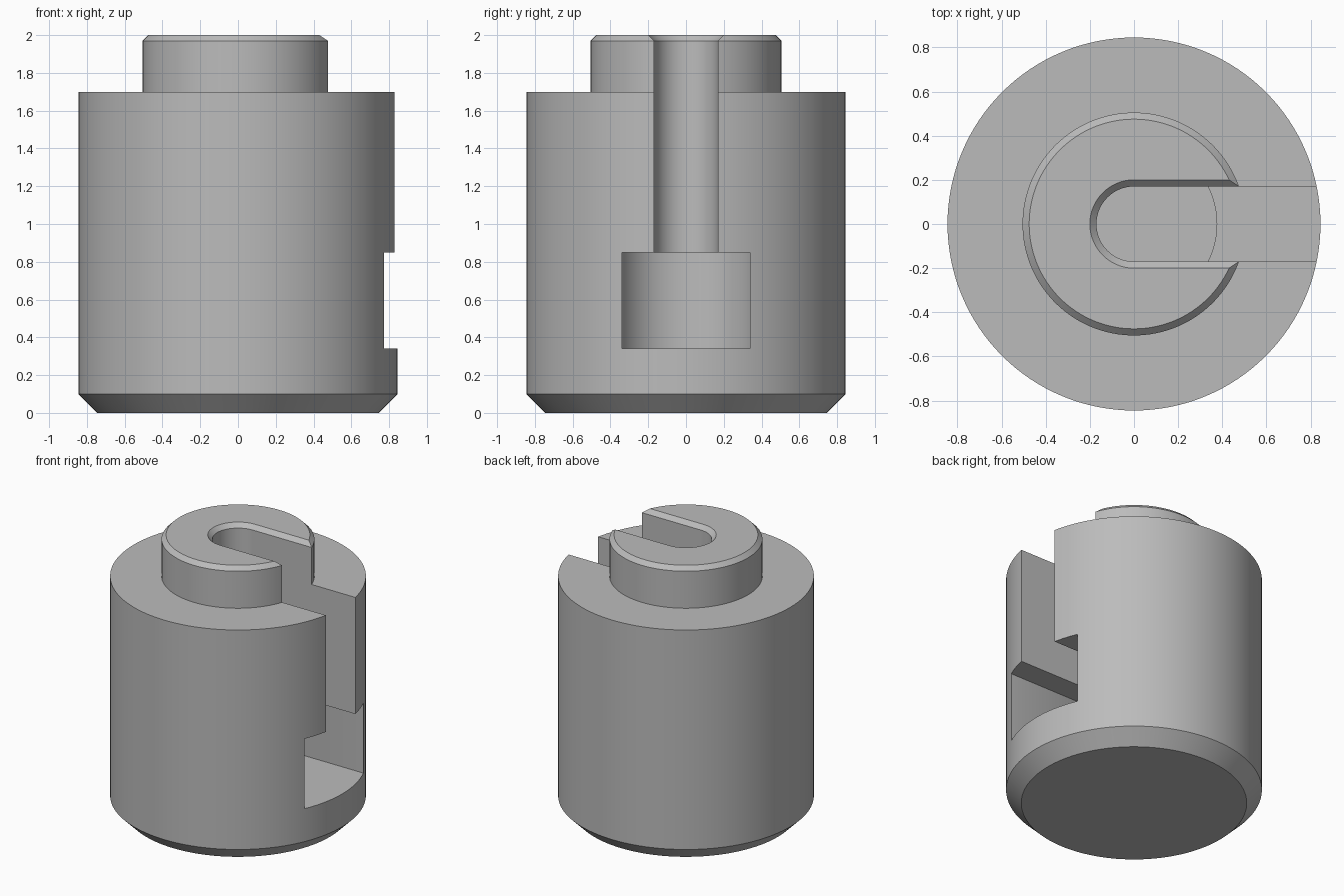
import bpy
import bmesh
from math import pi, cos, sin, radians

if "Cube" in bpy.data.objects:
    bpy.data.objects.remove(bpy.data.objects["Cube"], do_unlink=True)

SEGMENTS = 128

steel = bpy.data.materials.new("grey steel")
steel.use_nodes = True
colour = (0.5, 0.5, 0.5, 1.0)
steel.diffuse_color = colour
steel.node_tree.nodes["Principled BSDF"].inputs["Base Color"].default_value = colour


def circle(r):
    return [(r * cos(2 * pi * i / SEGMENTS), r * sin(2 * pi * i / SEGMENTS))
            for i in range(SEGMENTS)]


def u_shape(r):
    """Slot outline: round end at the axis, open towards +x."""
    n = SEGMENTS // 2
    arc = [(r * cos(pi / 2 + pi * i / n), r * sin(pi / 2 + pi * i / n))
           for i in range(n + 1)]
    return arc + [(1.2, -r), (1.2, r)]


def loft(name, outline, levels):
    """Closed solid through the outline at each (radius, height)."""
    bm = bmesh.new()
    rings = [[bm.verts.new((x, y, z)) for x, y in outline(r)] for r, z in levels]
    count = len(rings[0])
    for low, high in zip(rings, rings[1:]):
        for i in range(count):
            j = (i + 1) % count
            bm.faces.new((low[i], low[j], high[j], high[i]))
    bm.faces.new(rings[0][::-1])
    bm.faces.new(rings[-1])
    bmesh.ops.recalc_face_normals(bm, faces=bm.faces)
    mesh = bpy.data.meshes.new(name)
    bm.to_mesh(mesh)
    bm.free()
    mesh.materials.append(steel)
    obj = bpy.data.objects.new(name, mesh)
    bpy.context.collection.objects.link(obj)
    return obj


# Turned body with chamfered foot and stepped, chamfered collar
body = loft("holder_body", circle, [
    (0.745, 0), (0.845, 0.1), (0.845, 1.7),
    (0.505, 1.7), (0.505, 1.97), (0.475, 2.0)])

# Wide pocket, its round seat, and the narrow slot with a chamfered mouth
cutters = [
    loft("pocket_cutter", u_shape, [(0.34, 0.34), (0.34, 0.85)]),
    loft("seat_cutter", circle, [(0.375, 0.31), (0.375, 0.85)]),
    loft("slot_cutter", u_shape, [(0.17, 0.6), (0.17, 1.97), (0.22, 2.02)]),
]

bpy.ops.object.select_all(action="DESELECT")
bpy.context.view_layer.objects.active = body
body.select_set(True)
for cutter in cutters:
    cutter.hide_render = True
    cut = body.modifiers.new(cutter.name, "BOOLEAN")
    cut.operation = "DIFFERENCE"
    cut.solver = "EXACT"
    cut.object = cutter
    bpy.ops.object.modifier_apply(modifier=cut.name)
for cutter in cutters:
    bpy.data.objects.remove(cutter, do_unlink=True)

bpy.ops.object.shade_smooth_by_angle(angle=radians(30))
